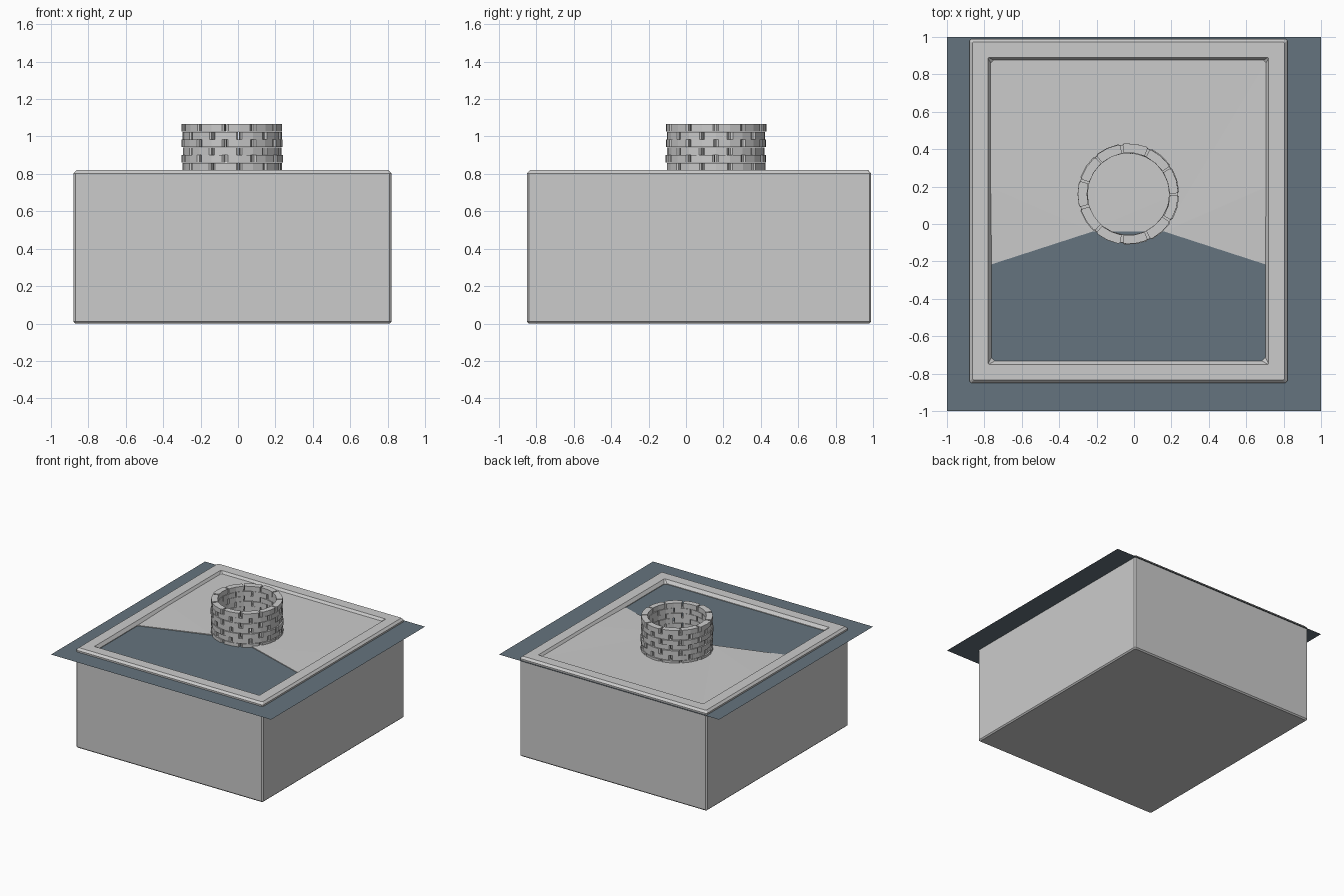
import bpy, bmesh, math, random

if "Cube" in bpy.data.objects:
    bpy.data.objects.remove(bpy.data.objects["Cube"])

random.seed(4)
WATER = 0.79
CX, CY = -0.03, 0.16          # well centre


def make_object(name, bm):
    bmesh.ops.recalc_face_normals(bm, faces=bm.faces)
    me = bpy.data.meshes.new(name)
    bm.to_mesh(me)
    bm.free()
    ob = bpy.data.objects.new(name, me)
    bpy.context.collection.objects.link(ob)
    return ob


def ring(bm, x0, x1, y0, y1, z, c):
    """Rectangle with cut corners."""
    pts = [(x0 + c, y0), (x1 - c, y0), (x1, y0 + c), (x1, y1 - c),
           (x1 - c, y1), (x0 + c, y1), (x0, y1 - c), (x0, y0 + c)]
    return [bm.verts.new((x, y, z)) for x, y in pts]


def bridge(bm, a, b):
    n = len(a)
    for i in range(n):
        j = (i + 1) % n
        bm.faces.new((a[i], a[j], b[j], b[i]))


# Basin: outer shell, chamfered rim, inner walls and floor
bm = bmesh.new()
outer = (-0.88, 0.82, -0.85, 0.99)
inner = (-0.78, 0.72, -0.75, 0.89)


def inset(r, d):
    return (r[0] + d, r[1] - d, r[2] + d, r[3] - d)


rings = [ring(bm, *inset(r, d), z, c) for r, d, z, c in [
    (outer, 0.010, 0.0, 0.006), (outer, 0, 0.010, 0.010),
    (outer, 0, 0.803, 0.010), (outer, 0.016, 0.82, 0.006),
    (inner, 0, 0.82, 0.004), (inner, 0.018, 0.795, 0.018),
    (inner, 0.020, 0.10, 0.018)]]
for a, b in zip(rings, rings[1:]):
    bridge(bm, a, b)
bm.faces.new(rings[0])
bm.faces.new(rings[-1])
make_object("basin", bm)

# Raised bank filling the back of the basin, wrapped around the well
bm = bmesh.new()
outline = [(0.16, -0.04), (0.715, -0.22), (0.712, 0.2), (0.712, 0.882),
           (-0.772, 0.882), (-0.772, 0.2), (-0.775, -0.22), (-0.22, -0.04)]
for i in range(13):
    a = math.radians(226 - i * 272 / 12)
    outline.append((CX + 0.25 * math.cos(a), CY + 0.25 * math.sin(a)))
top = [bm.verts.new((x, y, 0.794 + 0.007 * min(1, max(0, (y + 0.22) / 0.4))))
       for x, y in outline]
low = [bm.verts.new((x, y, 0.10)) for x, y in outline]
bridge(bm, top, low)
caps = [bm.faces.new(top), bm.faces.new(low)]
bmesh.ops.triangulate(bm, faces=caps)
make_object("bank", bm)

# Water sheet
bm = bmesh.new()
bmesh.ops.create_grid(bm, x_segments=1, y_segments=1, size=1.0)
water = make_object("water", bm)
water.location.z = WATER
mat = bpy.data.materials.new("water_slate")
mat.diffuse_color = (0.13, 0.175, 0.21, 1)
mat.use_nodes = True
mat.node_tree.nodes["Principled BSDF"].inputs["Base Color"].default_value = mat.diffuse_color
water.data.materials.append(mat)

# Well: staggered courses of curved bricks
COUNT, COURSES, H = 11, 7, 0.0415
TOP = 1.066
STEP = 2 * math.pi / COUNT
SEG = 2
bm = bmesh.new()
for row in range(COURSES):
    z1 = TOP - row * H
    z0 = z1 - H + 0.0015
    r_row = 0.27 if row % 2 == 0 else 0.265
    for k in range(COUNT):
        start = (k + 0.5 * (row % 2)) * STEP
        gap = math.radians(random.uniform(0.8, 1.6))
        r_out = r_row + random.uniform(-0.004, 0.002)
        r_in = 0.219 + random.uniform(-0.002, 0.003)
        slices = []
        for s in range(SEG + 3):
            # end slices are pulled in for chamfered brick ends
            t = [0, 0.07, 0.5, 0.93, 1][s]
            a = start + gap + t * (STEP - 2 * gap)
            cut = 0.007 if s in (0, SEG + 2) else 0
            slices.append([bm.verts.new((CX + r * math.cos(a), CY + r * math.sin(a), z))
                           for r, z in ((r_in, z0), (r_out - cut, z0),
                                        (r_out - cut, z1), (r_in, z1))])
        for a, b in zip(slices, slices[1:]):
            bridge(bm, a, b)
        bm.faces.new(slices[0])
        bm.faces.new(slices[-1])
make_object("well_bricks", bm)
